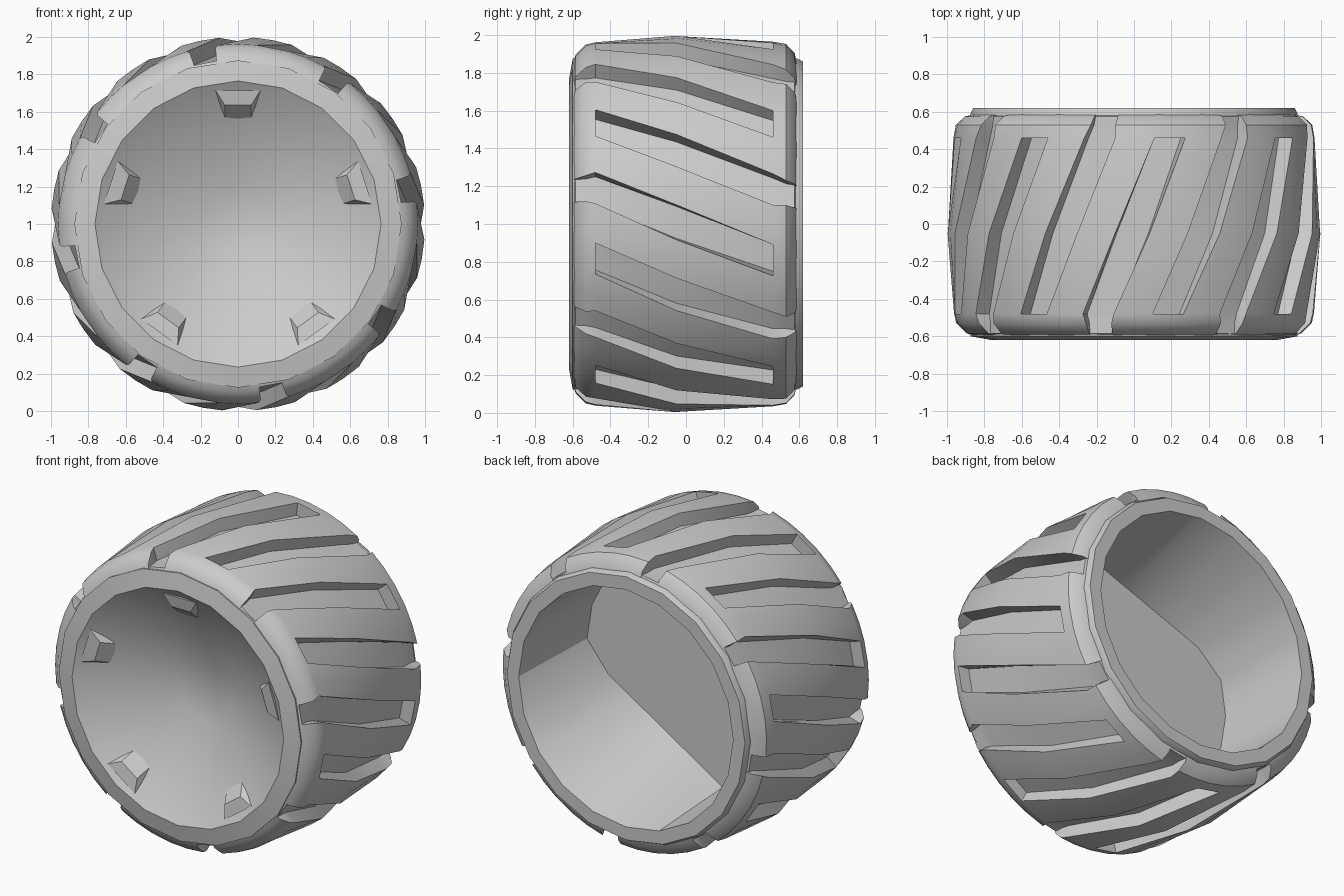
import bpy, bmesh
from math import sin, cos, radians, tau, pi

if "Cube" in bpy.data.objects:
    bpy.data.objects.remove(bpy.data.objects["Cube"])

grey = bpy.data.materials.new("plain grey")
grey.use_nodes = True
grey.diffuse_color = (0.6, 0.6, 0.6, 1)
grey.node_tree.nodes["Principled BSDF"].inputs["Base Color"].default_value = (0.6, 0.6, 0.6, 1)


def polar(r, y, a):
    """Point around the axle, which runs along y at height 1."""
    return (r * cos(a), y, 1 + r * sin(a))


def finish(bm, name, smooth=32):
    bmesh.ops.remove_doubles(bm, verts=bm.verts, dist=1e-5)
    bmesh.ops.recalc_face_normals(bm, faces=bm.faces)
    mesh = bpy.data.meshes.new(name)
    bm.to_mesh(mesh)
    bm.free()
    mesh.materials.append(grey)
    ob = bpy.data.objects.new(name, mesh)
    bpy.context.collection.objects.link(ob)
    bpy.ops.object.select_all(action="DESELECT")
    ob.select_set(True)
    bpy.context.view_layer.objects.active = ob
    if smooth:
        bpy.ops.object.shade_smooth_by_angle(angle=radians(smooth))
    return ob


# Wheel core: front dish, rims and rear cavity with a flat-sided floor
SEGS = 20
FLOOR = "floor"
profile = [(0.2, -0.335), (0.67, -0.56), (0.765, -0.62), (0.875, -0.6),
           (0.875, 0.59), (0.86, 0.62), (0.775, 0.62), (FLOOR, -0.05)]


def floor_radius(a):
    flats = [(radians(-58), 0.48), (radians(110), 0.55)]
    return min([0.75] + [d / cos(a - n) for n, d in flats if cos(a - n) > 0.1])


bm = bmesh.new()
rings = []
for r, y in profile:
    angles = [tau * i / SEGS for i in range(SEGS)]
    rings.append([bm.verts.new(polar(floor_radius(a) if r == FLOOR else r, y, a)) for a in angles])
for lower, upper in zip(rings, rings[1:]):
    for i in range(SEGS):
        k = (i + 1) % SEGS
        bm.faces.new((lower[i], lower[k], upper[k], upper[i]))
bm.faces.new(rings[0])
bm.faces.new(rings[-1])
finish(bm, "wheel_core")

# Tread: skewed grid whose groove cells drop to a lower level.
# Each row is y, radius, skew angle, half width of a groove.
rows = [(-0.6, 0.84, 11.5, 4), (-0.585, 0.895, 11.5, 4), (-0.53, 0.95, 11.5, 4.2),
        (-0.48, 0.962, 11.5, 5), (-0.05, 1.0, 0.5, 5.3), (0.46, 0.965, -11.5, 5),
        (0.53, 0.953, -12.5, 4), (0.575, 0.905, -13, 4), (0.59, 0.84, -13, 4)]
BLOCKS, PER = 8, 6
COLS = BLOCKS * PER
bm = bmesh.new()
cache = {}


def corner(i, j, low):
    i %= COLS
    if (i, j, low) not in cache:
        y, r, skew, h = rows[j]
        step = (-h, h, 11.25, 22.5 - h, 22.5 + h, 33.75)[i % PER]
        if low:
            r = min(r, max(0.88, r - 0.085))
        a = radians(45 * (i // PER) + step + skew)
        cache[i, j, low] = bm.verts.new(polar(r, y, a))
    return cache[i, j, low]


def is_low(i, j):
    kind = i % COLS % PER
    front_groove = kind == 0 and rows[j + 1][0] <= 0.46
    back_groove = kind == 3 and rows[j][0] >= -0.48
    return front_groove or back_groove


def wall(p, q):
    bm.faces.new((corner(*p, True), corner(*q, True), corner(*q, False), corner(*p, False)))


for i in range(COLS):
    for j in range(len(rows) - 1):
        low = is_low(i, j)
        cell = [(i, j), (i + 1, j), (i + 1, j + 1), (i, j + 1)]
        bm.faces.new([corner(*c, low) for c in cell])
        if is_low(i + 1, j) != low:
            wall((i + 1, j), (i + 1, j + 1))
        if j + 2 < len(rows) and is_low(i, j + 1) != low:
            wall((i, j + 1), (i + 1, j + 1))
finish(bm, "tread")

# Five wedge lugs around the dish
for n in range(5):
    a = pi / 2 + tau * n / 5
    bm = bmesh.new()
    for w, r, y in [(0.12, 0.715, -0.605), (0.07, 0.635, -0.59),
                    (0.07, 0.555, -0.5), (0.12, 0.715, -0.5)]:
        for s in (-w, w):
            bm.verts.new((r * cos(a) - s * sin(a), y, 1 + r * sin(a) + s * cos(a)))
    bmesh.ops.convex_hull(bm, input=bm.verts)
    finish(bm, "dish_lug_%d" % (n + 1), smooth=0)
